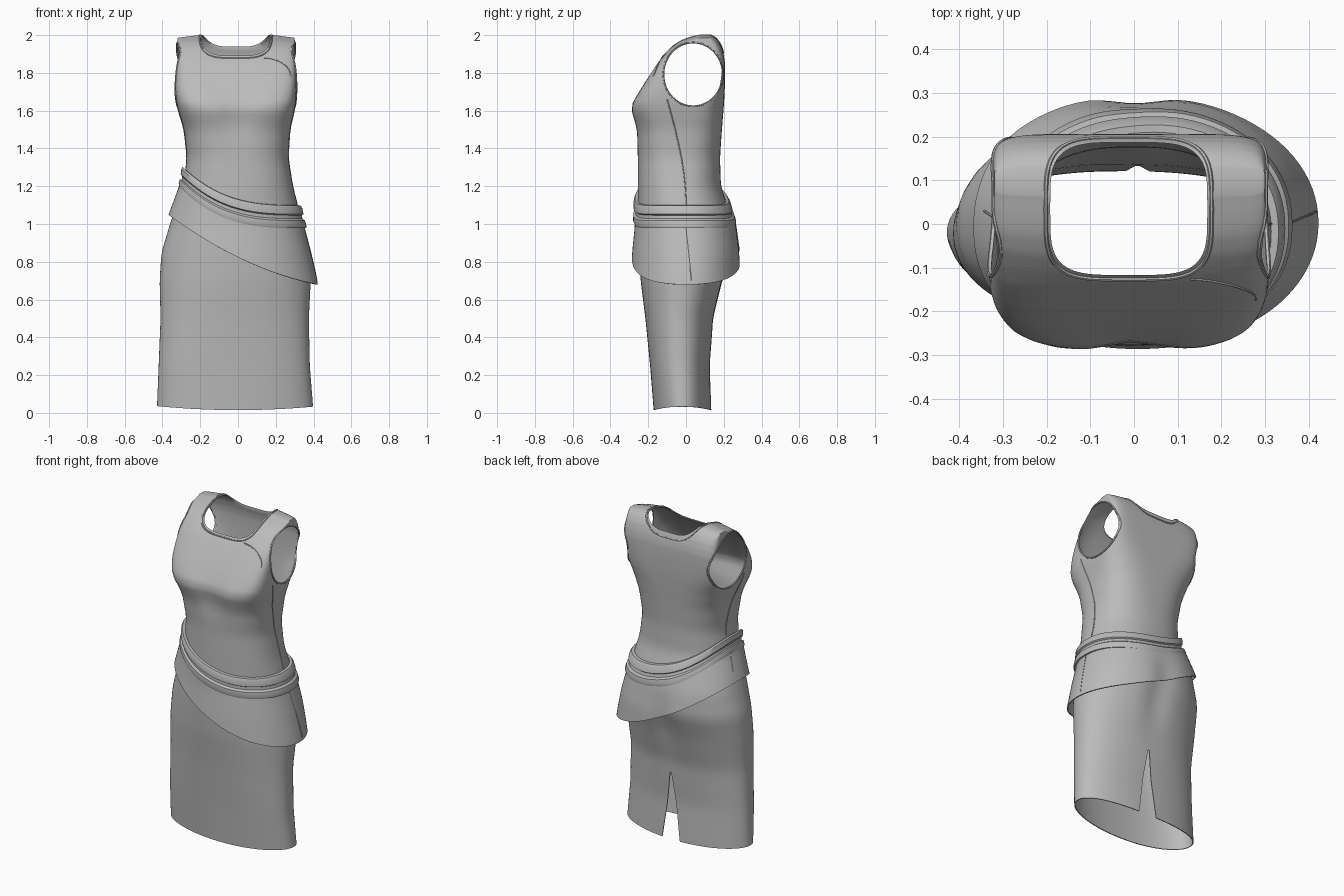
import bpy, bmesh, math
from mathutils import Vector
from mathutils.bvhtree import BVHTree

cube = bpy.data.objects.get("Cube")
if cube:
    bpy.data.objects.remove(cube, do_unlink=True)

grey = bpy.data.materials.new("grey cloth")
grey.use_nodes = True
grey.diffuse_color = (0.5, 0.5, 0.5, 1)
grey.node_tree.nodes["Principled BSDF"].inputs["Base Color"].default_value = (0.5, 0.5, 0.5, 1)

SEGMENTS = 96
# Cross-sections: height, right x, left x, front y, back y, squareness
BODY = [
    (0.00, -.43, .40, -.17, .135, 2.1), (0.25, -.42, .38, -.19, .125, 2.3),
    (0.50, -.41, .375, -.215, .145, 2.2), (0.70, -.415, .385, -.24, .20, 2.1),
    (0.85, -.405, .375, -.25, .25, 2.1), (1.00, -.36, .335, -.255, .25, 2.2),
    (1.10, -.325, .315, -.255, .22, 2.2), (1.20, -.29, .29, -.255, .185, 2.3),
    (1.35, -.27, .265, -.255, .18, 2.5), (1.50, -.285, .275, -.265, .19, 2.9),
    (1.62, -.322, .303, -.297, .20, 3.6), (1.70, -.333, .31, -.25, .205, 5),
    (1.80, -.33, .31, -.185, .207, 7), (1.88, -.327, .307, -.13, .205, 8),
    (1.94, -.324, .304, -.07, .187, 8), (1.97, -.322, .302, -.025, .17, 8),
    (1.99, -.32, .30, .03, .15, 8), (2.00, -.32, .30, .07, .13, 8),
    (2.01, -.32, .30, .09, .11, 8)]
PEPLUM = [
    (0.68, -.43, .425, -.295, .30, 2.05), (0.85, -.42, .385, -.285, .295, 2.15),
    (1.00, -.385, .345, -.27, .27, 2.2), (1.10, -.35, .33, -.27, .24, 2.2),
    (1.20, -.31, .31, -.27, .205, 2.3), (1.30, -.29, .30, -.265, .19, 2.4)]


def lerp_table(table, z):
    z = min(max(z, table[0][0]), table[-1][0])
    for a, b in zip(table, table[1:]):
        if z <= b[0]:
            t = (z - a[0]) / (b[0] - a[0])
            return [p + (q - p) * t for p, q in zip(a[1:], b[1:])]


def section_point(table, z, angle, offset=0):
    blur = .02 if z < 1.9 else .004
    lower, upper = lerp_table(table, z - blur), lerp_table(table, z + blur)
    x0, x1, y0, y1, n = [(p + q) / 2 for p, q in zip(lower, upper)]
    c, s = math.cos(angle), math.sin(angle)
    x = (x0 + x1) / 2 + math.copysign(abs(c) ** (2 / n), c) * ((x1 - x0) / 2 + offset)
    y = (y0 + y1) / 2 + math.copysign(abs(s) ** (2 / n), s) * ((y1 - y0) / 2 + offset)
    # Soft hollows between the bust points and down the seat
    level, spread = (1.6, .13) if s < 0 else (.78, .2)
    hollow = .02 * math.exp(-(x / .08) ** 2 - ((z - level) / spread) ** 2)
    return x, y - math.copysign(hollow, s) * abs(s)


def shoulder_drop(x, z):
    return .13 * max(abs(x + .01) - .2, 0) * max(z - 1.6, 0) / .4


def waist(x):
    return 1.04 + .8 * max(.34 - x, 0) ** 3


def peplum_hem(x):
    u = max(.42 - x, 0)
    return .68 + .2 * u + .34 * u * u


def hem(x):
    return .015 + .02 * abs(x / .42) ** 2


def finish(obj):
    obj.data.materials.clear()
    obj.data.materials.append(grey)
    bpy.ops.object.select_all(action='DESELECT')
    obj.select_set(True)
    bpy.context.view_layer.objects.active = obj
    bpy.ops.object.shade_smooth_by_angle(angle=math.radians(35))


def mesh_object(name, bm):
    mesh = bpy.data.meshes.new(name)
    bm.to_mesh(mesh)
    bm.free()
    obj = bpy.data.objects.new(name, mesh)
    bpy.context.collection.objects.link(obj)
    return obj


def loft(name, table, rows, cap=False):
    """Rows are pairs of (height rule taking x, outward offset)."""
    bm = bmesh.new()
    rings = []
    for height, offset in rows:
        ring = []
        for i in range(SEGMENTS):
            angle = math.tau * i / SEGMENTS
            z = height(.34 * math.cos(angle))
            for _ in range(4):
                x, y = section_point(table, z, angle, offset)
                z = height(x)
            ring.append(bm.verts.new((x, y, z - shoulder_drop(x, z))))
        rings.append(ring)
    for low, high in zip(rings, rings[1:]):
        for i in range(SEGMENTS):
            j = (i + 1) % SEGMENTS
            bm.faces.new((low[i], low[j], high[j], high[i]))
    if cap:
        # Strips join the back half of the top ring to its front half
        top = rings[-1]
        for i in range(SEGMENTS // 2):
            corners = (top[i], top[i + 1], top[-i - 1], top[-i])
            bm.faces.new(list(dict.fromkeys(corners)))
    tree = BVHTree.FromBMesh(bm)
    return mesh_object(name, bm), tree


def between(low, high, count):
    """Rows from one rim to another, closer together near the upper rim."""
    steps = [1 - (1 - k / count) ** 1.5 for k in range(count + 1)]
    return [(lambda x, t=t: low(x) * (1 - t) + high(x) * t, 0) for t in steps]


def prism(name, points, direction):
    bm = bmesh.new()
    face = bm.faces.new([bm.verts.new(p) for p in points])
    moved = bmesh.ops.extrude_face_region(bm, geom=[face])["geom"]
    bmesh.ops.translate(bm, vec=direction, verts=[v for v in moved if isinstance(v, bmesh.types.BMVert)])
    bmesh.ops.recalc_face_normals(bm, faces=bm.faces)
    cutter = mesh_object(name, bm)
    cutter.hide_render = True
    return cutter


def thicken_and_cut(obj, thickness, cutters=()):
    bpy.context.view_layer.objects.active = obj
    solid = obj.modifiers.new("cloth", 'SOLIDIFY')
    solid.thickness, solid.offset = thickness, -1
    bpy.ops.object.modifier_apply(modifier=solid.name)
    for cutter in cutters:
        cut = obj.modifiers.new("opening", 'BOOLEAN')
        cut.operation, cut.solver, cut.object = 'DIFFERENCE', 'EXACT', cutter
        bpy.ops.object.modifier_apply(modifier=cut.name)
        bpy.data.objects.remove(cutter, do_unlink=True)
    finish(obj)


def piping(name, tree, starts, direction, radius, closed):
    """Tube laid on the cloth by casting each start point onto it."""
    hits = [tree.ray_cast(Vector(p), Vector(direction))[0] for p in starts]
    hits = [h for h in hits if h]
    curve = bpy.data.curves.new(name, 'CURVE')
    curve.dimensions, curve.bevel_depth, curve.bevel_resolution = '3D', radius, 1
    spline = curve.splines.new('POLY')
    spline.points.add(len(hits) - 1)
    for point, h in zip(spline.points, hits):
        point.co = (*h, 1)
    spline.use_cyclic_u = closed
    obj = bpy.data.objects.new(name, curve)
    bpy.context.collection.objects.link(obj)
    bpy.ops.object.select_all(action='DESELECT')
    obj.select_set(True)
    bpy.context.view_layer.objects.active = obj
    bpy.ops.object.convert(target='MESH')
    finish(bpy.context.object)


def armhole(x, scale=1):
    return [(x, .038 + .153 * scale * math.cos(a), 1.792 + .164 * scale * math.sin(a))
            for a in (math.tau * i / 48 for i in range(48))]


def neckline(z, grow=0):
    points = []
    for i in range(64):
        c, s = math.cos(math.tau * i / 64), math.sin(math.tau * i / 64)
        points.append((-.012 + math.copysign(abs(c) ** .5, c) * (.18 + grow),
                       .035 + math.copysign(abs(s) ** .5, s) * (.152 + grow), z))
    return points


# Bodice with neck and arm openings
bodice, bodice_tree = loft("bodice", BODY, between(waist, lambda x: 2.0, 60), cap=True)
thicken_and_cut(bodice, .005, [
    prism("neck_cutter", neckline(1.75), (0, 0, .5)),
    prism("left_arm_cutter", armhole(.268), (.3, 0, 0)),
    prism("right_arm_cutter", armhole(-.288), (-.3, 0, 0))])

# Skirt with a back slit
skirt, _ = loft("skirt", BODY, between(hem, waist, 48))
slit = [(-.06, .05, -.05), (.08, .05, -.05), (.012, .05, .43), (.004, .05, .43)]
thicken_and_cut(skirt, .005, [prism("slit_cutter", slit, (0, .3, 0))])

# Slanted peplum
peplum, peplum_tree = loft("peplum", PEPLUM, between(peplum_hem, lambda x: waist(x) - .04, 14))
thicken_and_cut(peplum, .006)

# Two-roll belt
BELT = [(-.062, .0), (-.062, .02), (-.05, .025), (-.022, .023), (-.012, .012), (.006, .012),
        (.012, .022), (.044, .022), (.058, .016), (.06, .0)]
belt, _ = loft("belt", BODY, [(lambda x, d=d: waist(x) + d, out) for d, out in BELT])
finish(belt)

# Piping round the openings and side seams
piping("neck_piping", bodice_tree, neckline(3, .01), (0, 0, -1), .005, True)
for side, sign in (("left", 1), ("right", -1)):
    inward = (-sign, 0, 0)
    piping(side + "_armhole_piping", bodice_tree, armhole(sign, 1.03), inward, .005, True)
    drop = 1.66 - waist(.3 * sign) - .05
    seam = [(sign, -.1 + .1 * math.sin(t / 16 * math.pi / 2), 1.66 - drop * t / 16) for t in range(17)]
    piping(side + "_bodice_seam", bodice_tree, seam, inward, .003, False)
    low = peplum_hem(.42 * sign)
    rise = waist(.34 * sign) - .08 - low
    fold = [(sign, .03 - .03 * t / 6, low + .02 + rise * t / 6) for t in range(7)]
    piping(side + "_peplum_seam", peplum_tree, fold, inward, .003, False)
# Yoke seam from the neck to the left armhole
yoke = [(.13 + .15 * math.sin(t / 10 * math.pi / 2), -1, 1.78 + .1 * math.cos(t / 10 * math.pi / 2))
        for t in range(11)]
piping("yoke_seam", bodice_tree, yoke, (0, 1, 0), .003, False)
